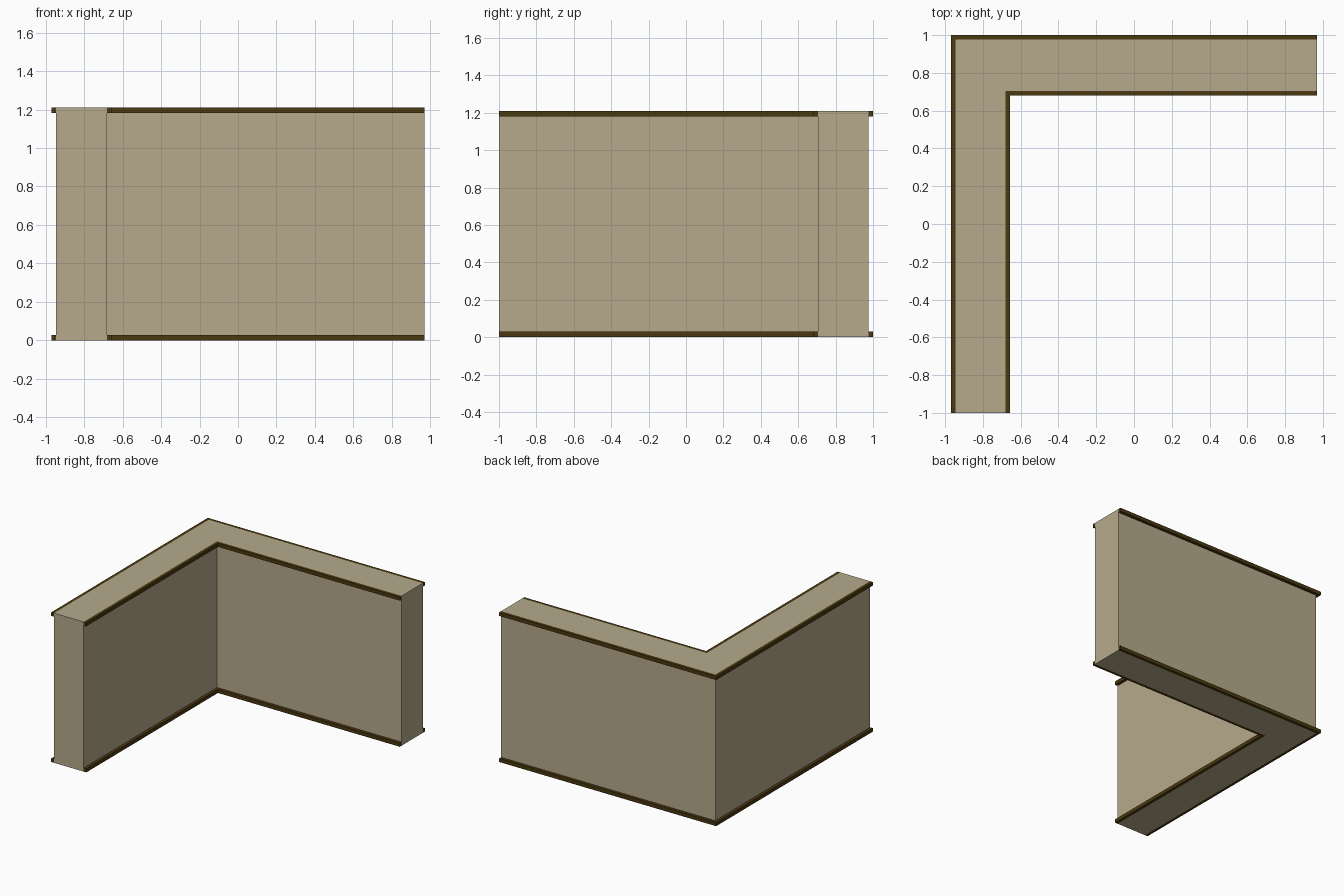
import bpy
import bmesh

if "Cube" in bpy.data.objects:
    bpy.data.objects.remove(bpy.data.objects["Cube"])


def material(name, rgb):
    m = bpy.data.materials.new(name)
    m.diffuse_color = (*rgb, 1)
    m.use_nodes = True
    m.node_tree.nodes["Principled BSDF"].inputs["Base Color"].default_value = m.diffuse_color
    return m


plaster = material("beige plaster", (0.468, 0.402, 0.262))
wood = material("dark brown trim", (0.069, 0.041, 0.005))

H = 1.21      # wall height
T = 0.024     # trim projection
TH = 0.029    # trim height


def prism(name, outline, z0, z1, mat):
    """Extrude a flat outline straight up from z0 to z1."""
    bm = bmesh.new()
    base = bm.faces.new([bm.verts.new((x, y, z0)) for x, y in outline])
    top = bmesh.ops.extrude_face_region(bm, geom=[base])["geom"]
    bmesh.ops.translate(bm, vec=(0, 0, z1 - z0),
                        verts=[g for g in top if isinstance(g, bmesh.types.BMVert)])
    bmesh.ops.recalc_face_normals(bm, faces=bm.faces)
    mesh = bpy.data.meshes.new(name)
    bm.to_mesh(mesh)
    bm.free()
    mesh.materials.append(mat)
    obj = bpy.data.objects.new(name, mesh)
    bpy.context.collection.objects.link(obj)
    return obj


def corner_path(x, y):
    """Path along one side of the corner wall."""
    return [(x, -1), (x, y), (0.97, y)]


def band(x, y, dx, dy):
    return corner_path(x, y) + corner_path(x + dx, y + dy)[::-1]


# L-shaped wall
XO, YO, XI, YI = -0.97 + T, 1 - T, -0.68, 0.705
prism("corner_wall", corner_path(XO, YO) + corner_path(XI, YI)[::-1], 0, H, plaster)

# Trim along top and bottom, outside and inside the corner
for level, z in (("bottom", 0), ("top", H - TH)):
    prism(f"outer_{level}_trim", band(XO, YO, -T, T), z, z + TH, wood)
    prism(f"inner_{level}_trim", band(XI, YI, T, -T), z, z + TH, wood)
